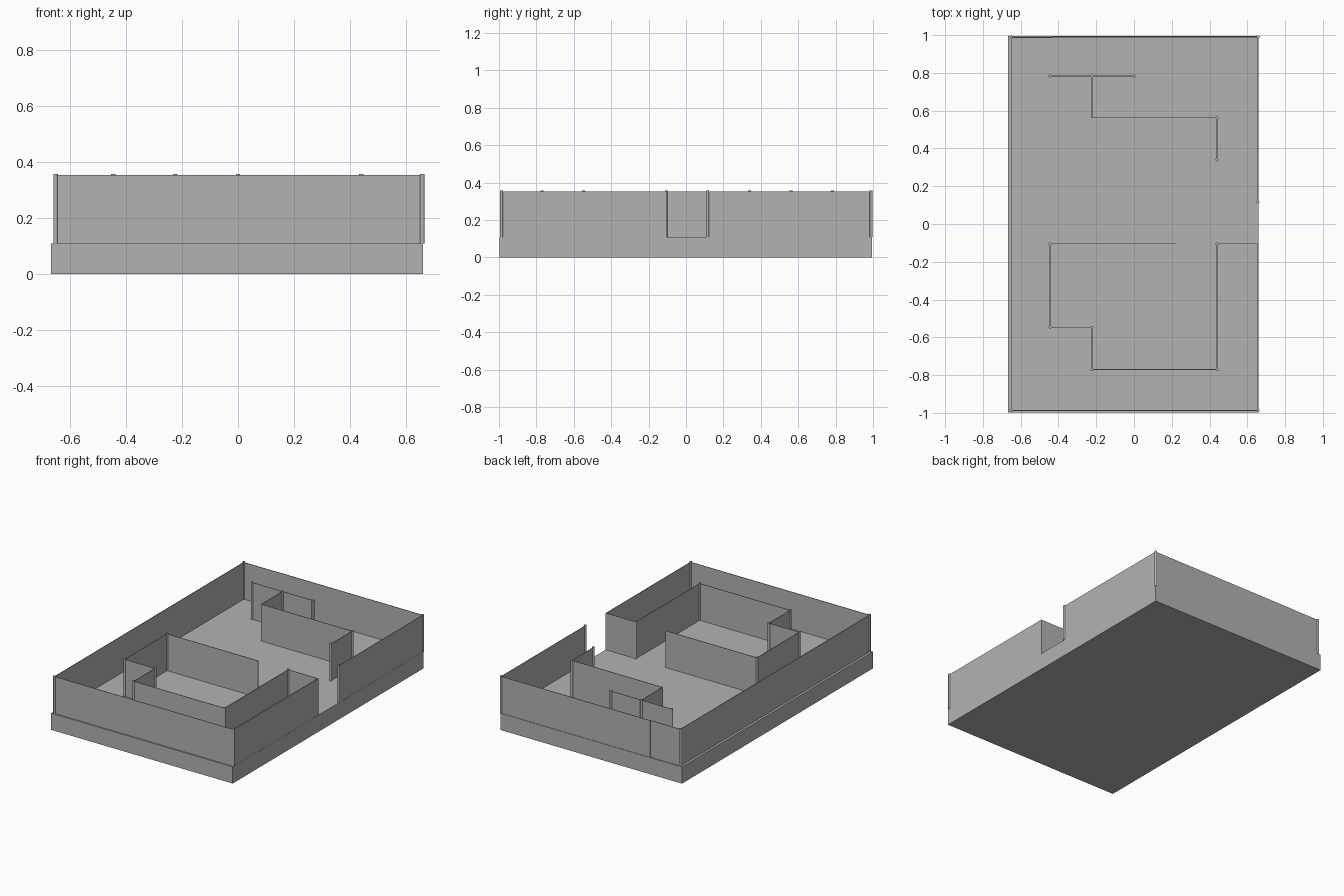
import bpy
import bmesh
from mathutils import Matrix, Vector

cube = bpy.data.objects.get("Cube")
if cube:
    bpy.data.objects.remove(cube, do_unlink=True)

FLOOR, WALL_TOP, POST_TOP = 0.11, 0.353, 0.357
THICK, RADIUS = 0.004, 0.008

grey = bpy.data.materials.new("plain grey")
grey.use_nodes = True
grey.diffuse_color = (0.45, 0.45, 0.45, 1)
grey.node_tree.nodes["Principled BSDF"].inputs["Base Color"].default_value = grey.diffuse_color


def finish(bm, name):
    mesh = bpy.data.meshes.new(name)
    bm.to_mesh(mesh)
    bm.free()
    mesh.materials.append(grey)
    obj = bpy.data.objects.new(name, mesh)
    bpy.context.collection.objects.link(obj)
    return obj


def add_box(bm, low, high):
    low, high = Vector(low), Vector(high)
    matrix = Matrix.Translation((low + high) / 2) @ Matrix.Diagonal((high - low).to_4d())
    bmesh.ops.create_cube(bm, size=1, matrix=matrix)


def add_walls(name, path):
    """Thin upright panels along an axis-aligned path."""
    bm = bmesh.new()
    h = THICK / 2
    for (ax, ay), (bx, by) in zip(path, path[1:]):
        add_box(bm, (min(ax, bx) - h, min(ay, by) - h, FLOOR),
                (max(ax, bx) + h, max(ay, by) + h, WALL_TOP))
    return finish(bm, name)


def add_posts(name, points):
    """Slim round posts standing on the floor slab."""
    bm = bmesh.new()
    for x, y in points:
        middle = Matrix.Translation((x, y, (FLOOR + POST_TOP) / 2))
        bmesh.ops.create_cone(bm, cap_ends=True, segments=16, radius1=RADIUS,
                              radius2=RADIUS, depth=POST_TOP - FLOOR, matrix=middle)
    obj = finish(bm, name)
    bpy.ops.object.select_all(action='DESELECT')
    obj.select_set(True)
    bpy.context.view_layer.objects.active = obj
    bpy.ops.object.shade_smooth_by_angle()


# Floor slab
slab = bmesh.new()
add_box(slab, (-0.667, -0.998, 0), (0.66, 0.995, FLOOR))
finish(slab, "floor_slab")

# Outer walls, with a doorway in the left side
left, right, front, back = 0.657, -0.65, -0.987, 0.99
door_front, door_back = -0.105, 0.115
add_walls("outer_wall", [(left, door_back), (left, back), (-0.43, back)])
add_walls("outer_wall_main", [(-0.43, back - 0.002), (right, back - 0.002),
                              (right, front), (left, front), (left, door_front)])
add_posts("outer_posts", [(left, front), (right, front), (right, back),
                          (left, back), (left, door_back)])

# Front room
front_room = [(left, door_front), (0.44, door_front), (0.44, -0.77), (-0.223, -0.77),
              (-0.223, -0.547), (-0.445, -0.547), (-0.445, door_front), (0.22, door_front)]
add_walls("front_room_walls", front_room)
add_posts("front_room_posts", front_room[1:-1])

# Back room
back_room = [(-0.223, 0.783), (-0.223, 0.562), (0.44, 0.562), (0.44, 0.34)]
end_wall = [(-0.445, 0.783), (0, 0.783)]
add_walls("back_room_walls", back_room)
add_walls("back_room_end_wall", end_wall)
add_posts("back_room_posts", [back_room[0]] + back_room[2:] + end_wall)
